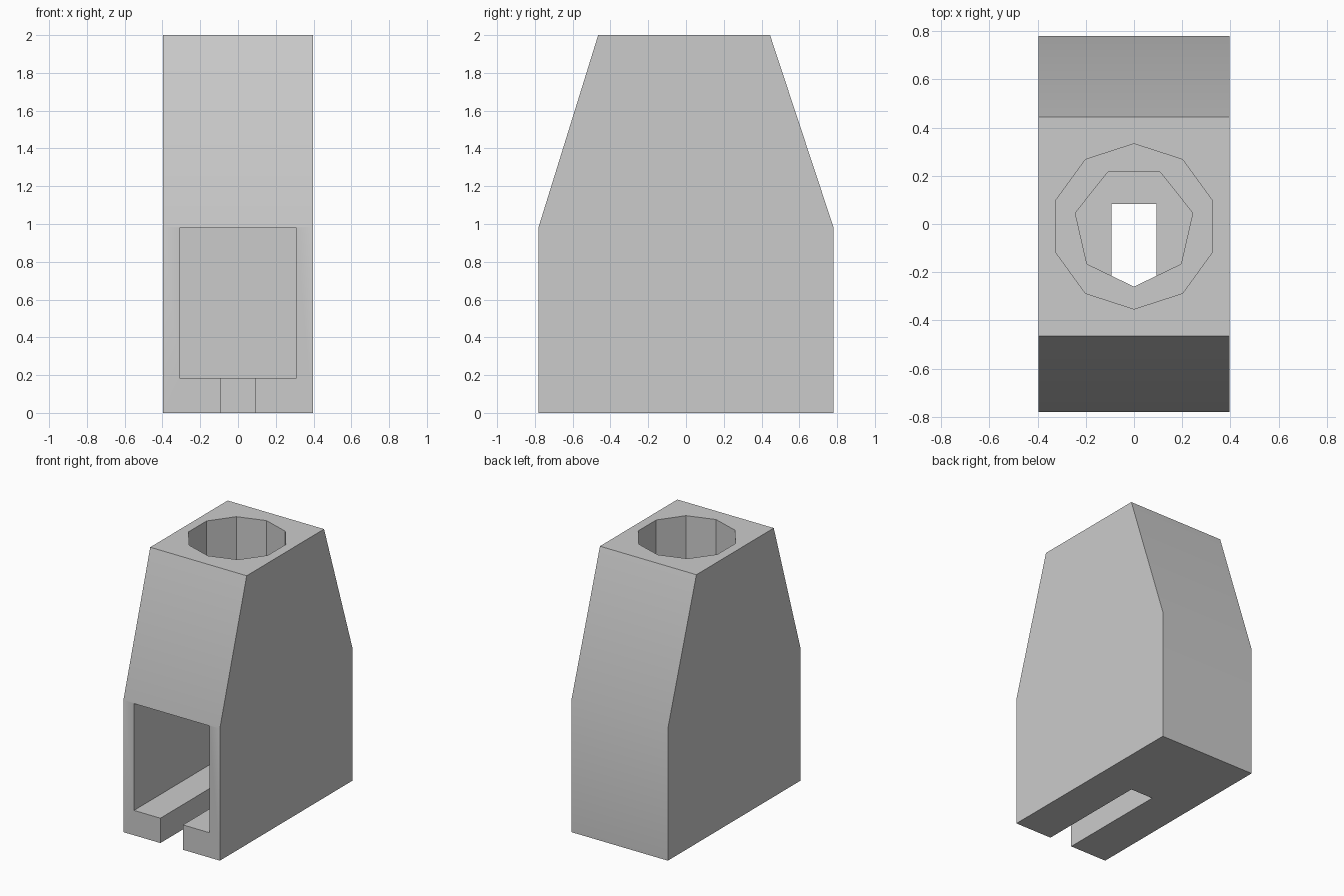
import bpy, bmesh, math
from mathutils import Matrix

cube = bpy.data.objects.get("Cube")
if cube:
    bpy.data.objects.remove(cube, do_unlink=True)

grey = bpy.data.materials.new("plain grey")
grey.use_nodes = True
colour = (0.6, 0.6, 0.6, 1)
grey.diffuse_color = colour
grey.node_tree.nodes["Principled BSDF"].inputs["Base Color"].default_value = colour


def make_object(name, bm):
    bmesh.ops.recalc_face_normals(bm, faces=bm.faces)
    mesh = bpy.data.meshes.new(name)
    bm.to_mesh(mesh)
    bm.free()
    mesh.materials.append(grey)
    obj = bpy.data.objects.new(name, mesh)
    bpy.context.collection.objects.link(obj)
    return obj


def box(name, low, high):
    bm = bmesh.new()
    bmesh.ops.create_cube(bm, size=1)
    for v in bm.verts:
        v.co = [h if c > 0 else l for c, l, h in zip(v.co, low, high)]
    return make_object(name, bm)


def prism(name, sides, radius, z_low, z_high, first_angle):
    bm = bmesh.new()
    turn = Matrix.Translation((0, -0.01, z_low))
    ring = [bm.verts.new(turn @ (Matrix.Rotation(first_angle + math.tau * i / sides, 3, "Z")
                                 @ Matrix.Identity(3).col[0] * radius)) for i in range(sides)]
    face = bm.faces.new(ring)
    top = bmesh.ops.extrude_face_region(bm, geom=[face])["geom"]
    bmesh.ops.translate(bm, vec=(0, 0, z_high - z_low),
                        verts=[g for g in top if isinstance(g, bmesh.types.BMVert)])
    return make_object(name, bm)


# Tapered block, extruded across its width from the side profile
profile = [(-0.78, 0), (0.78, 0), (0.78, 0.985), (0.445, 2), (-0.465, 2), (-0.78, 0.985)]
bm = bmesh.new()
side = bm.faces.new([bm.verts.new((-0.397, y, z)) for y, z in profile])
moved = bmesh.ops.extrude_face_region(bm, geom=[side])["geom"]
bmesh.ops.translate(bm, vec=(0.794, 0, 0),
                    verts=[g for g in moved if isinstance(g, bmesh.types.BMVert)])
body = make_object("tapered_body", bm)

# Front pocket, floor slot and stepped bore from the top
down = -math.pi / 2
cutters = [
    box("pocket_cutter", (-0.31, -1, 0.185), (0.31, 0.3, 0.98)),
    box("slot_cutter", (-0.093, -1, -0.2), (0.093, 0.083, 0.3)),
    prism("bore_cutter", 10, 0.343, 1.18, 2.3, down),
    prism("neck_cutter", 7, 0.25, 0.8, 1.4, down),
]
bpy.context.view_layer.objects.active = body
for cutter in cutters:
    cutter.hide_render = True
    cut = body.modifiers.new(cutter.name, "BOOLEAN")
    cut.operation = "DIFFERENCE"
    cut.solver = "EXACT"
    cut.object = cutter
    bpy.ops.object.modifier_apply(modifier=cut.name)
    bpy.data.objects.remove(cutter, do_unlink=True)

# Blend the gentle front and back bends, keep all other edges crisp
bpy.ops.object.select_all(action="DESELECT")
body.select_set(True)
bpy.ops.object.shade_smooth_by_angle(angle=math.radians(30))
